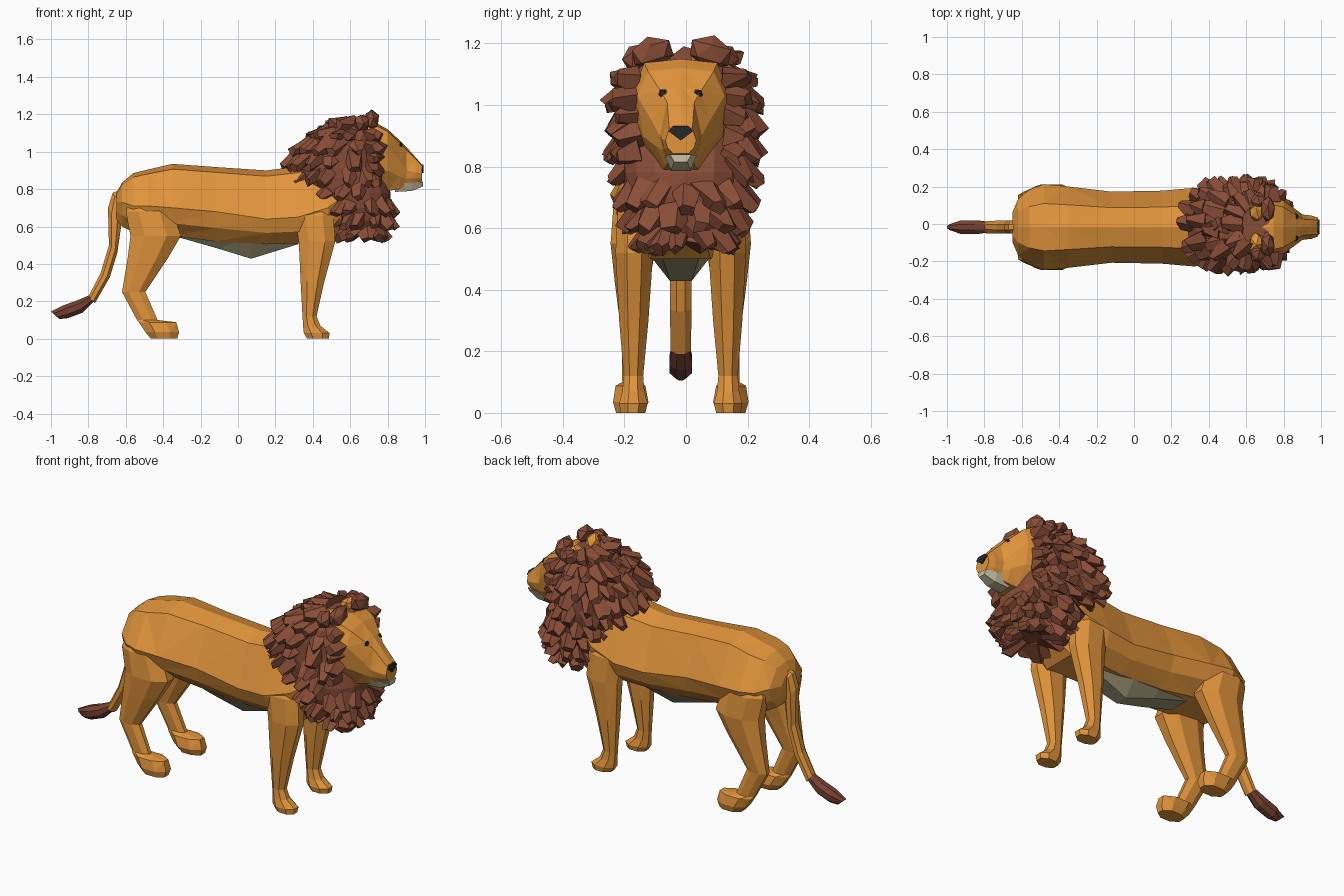
import bpy, bmesh, math, random
from mathutils import Vector, Matrix

if "Cube" in bpy.data.objects:
    bpy.data.objects.remove(bpy.data.objects["Cube"])

random.seed(4)
Y0 = -0.017  # centre plane of the animal


def material(name, rgb):
    m = bpy.data.materials.new(name)
    m.diffuse_color = (*rgb, 1)
    m.use_nodes = True
    m.node_tree.nodes["Principled BSDF"].inputs["Base Color"].default_value = m.diffuse_color
    return m


FUR = material("fur", (0.76, 0.30, 0.045))
MANE = material("mane_brown", (0.25, 0.075, 0.038))
DARK = material("tail_brown", (0.18, 0.052, 0.03))
PALE = material("pale_fur", (0.60, 0.55, 0.36))
GREY = material("belly_grey", (0.34, 0.30, 0.18))
BLACK = material("black", (0.02, 0.02, 0.02))


def finish(name, bm, mat):
    bmesh.ops.recalc_face_normals(bm, faces=bm.faces)
    me = bpy.data.meshes.new(name)
    bm.to_mesh(me)
    bm.free()
    me.materials.append(mat)
    ob = bpy.data.objects.new(name, me)
    bpy.context.collection.objects.link(ob)
    return ob


def loft(name, rings, mat):
    bm = bmesh.new()
    vs = [[bm.verts.new(p) for p in r] for r in rings]
    n = len(vs[0])
    for a, b in zip(vs, vs[1:]):
        for i in range(n):
            j = (i + 1) % n
            bm.faces.new((a[i], a[j], b[j], b[i]))
    bm.faces.new(vs[0])
    bm.faces.new(vs[-1])
    bmesh.ops.triangulate(bm, faces=bm.faces)
    return finish(name, bm, mat)


def section(x, zt, zb, w, zm, top=0.55, bot=0.5):
    """Symmetric cross-section at x: top, bottom, half width, height of widest point."""
    half = [(top * w, zt - 0.12 * (zt - zm)), (w, zm), (0.86 * w, zm * 0.45 + zb * 0.55), (bot * w, zb)]
    pts = [(0, zt)] + half + [(-y, z) for y, z in reversed(half)]
    return [(x, Y0 + y, z) for y, z in pts]


def band(a, b, y1, y2):
    """Chamfered eight-sided ring between side-view points a and b, from y1 to y2."""
    ring = []
    for u, v in ((0, .3), (0, .7), (.28, 1), (.72, 1), (1, .7), (1, .3), (.72, 0), (.28, 0)):
        ring.append((a[0] + (b[0] - a[0]) * u, Y0 + y1 + (y2 - y1) * v, a[1] + (b[1] - a[1]) * u))
    return ring


# Trunk
loft("body", [section(*r) for r in (
    (-.65, .78, .64, .08, .73), (-.62, .835, .60, .15, .73), (-.56, .885, .57, .20, .71),
    (-.48, .905, .56, .23, .71), (-.35, .935, .55, .217, .70), (-.12, .918, .52, .19, .68),
    (.15, .90, .505, .195, .64), (.32, .92, .51, .21, .65),
    (.48, .98, .50, .195, .70), (.55, 1.0, .56, .16, .75))], FUR)

# Belly wedge
loft("belly", [[(x, Y0 + s * w, z) for s, w, z in ((-1, wt, .55), (1, wt, .55), (1, wb, zb), (-1, wb, zb))]
               for x, wt, wb, zb in ((-.31, .08, .06, .54), (-.1, .12, .055, .48),
                                     (.07, .13, .035, .428), (.32, .10, .06, .505))], GREY)

# Legs: height, back x, front x, inner y, outer y
HIND = ((.82, -.54, -.42, .06, .15), (.68, -.60, -.35, .08, .218), (.55, -.575, -.305, .08, .228),
        (.43, -.59, -.375, .10, .215), (.25, -.62, -.495, .125, .192), (.10, -.54, -.43, .135, .19),
        (.088, -.53, -.33, .115, .212), (.035, -.495, -.315, .105, .22), (0, -.465, -.325, .12, .21))
FORE = ((.80, .34, .46, .06, .14), (.66, .30, .51, .08, .205), (.52, .325, .52, .09, .212),
        (.30, .335, .46, .105, .20), (.12, .345, .42, .122, .185), (.07, .348, .44, .118, .19),
        (.03, .352, .49, .108, .20), (0, .37, .485, .115, .195))
for side, tag in ((1, "left"), (-1, "right")):
    for part, rows in (("hind_leg", HIND), ("front_leg", FORE)):
        loft(f"{part}_{tag}", [band((b, z), (f, z), side * yi, side * yo) for z, b, f, yi, yo in rows], FUR)

# Tail and tuft: outer and inner side-view points, half width
loft("tail", [band(a, b, -w, w) for a, b, w in (
    ((-.62, .80), (-.60, .70), .03), ((-.67, .78), (-.63, .71), .035), ((-.695, .70), (-.625, .60), .035),
    ((-.69, .50), (-.645, .46), .035), ((-.735, .35), (-.685, .33), .035),
    ((-.80, .225), (-.765, .19), .033))], FUR)
loft("tail_tuft", [band(a, b, -w, w) for a, b, w in (
    ((-.79, .235), (-.77, .20), .028), ((-.86, .205), (-.83, .14), .037),
    ((-.93, .18), (-.91, .11), .037), ((-1.0, .145), (-.955, .105), .015))], DARK)

# Head
loft("head", [section(*r) for r in (
    (.52, 1.08, .85, .12, .98, .6), (.62, 1.14, .80, .145, 1.02, .7), (.745, 1.15, .78, .158, 1.04, .75, .4),
    (.80, 1.12, .79, .142, 1.03, .75, .4), (.865, 1.06, .80, .095, .95, .7, .5),
    (.90, 1.025, .815, .068, .90, .65, .6), (.95, .97, .83, .062, .89, .65, .6),
    (.985, .93, .842, .05, .885, .75, .5))], FUR)
loft("chin", [[(x, Y0 + s * w * k, z) for s, k, z in ((-1, 1, zt), (1, 1, zt), (1, .6, zb), (-1, .6, zb))]
              for x, w, zt, zb in ((.84, .055, .83, .785), (.93, .052, .835, .79), (.99, .035, .84, .815))], PALE)
loft("nose", [[(x, Y0 + y * k, z) for y, z in ((-.042, .915), (-.025, .932), (.025, .932), (.042, .915), (0, .885))]
              for x, k in ((.95, 1), (.993, .95))], BLACK)


def chunk(name, loc, size, tilt, mat, jitter=.08):
    """Faceted rounded lump."""
    bm = bmesh.new()
    bmesh.ops.create_icosphere(bm, subdivisions=1, radius=1)
    for v in bm.verts:
        v.co *= 1 + random.uniform(-jitter, jitter)
    bm.transform(Matrix.Translation(loc) @ Matrix.Rotation(tilt, 4, 'X') @ Matrix.Diagonal((*size, 1)))
    return finish(name, bm, mat)


# Eyes and ears
for s, tag in ((1, "left"), (-1, "right")):
    chunk(f"eye_{tag}", (.868, Y0 + s * .056, 1.035), (.012, .018, .018), s * .4, BLACK)
    chunk(f"ear_{tag}", (.715, Y0 + s * .095, 1.17), (.042, .075, .055), -s * .25, MANE)
    chunk(f"ear_back_{tag}", (.655, Y0 + s * .085, 1.145), (.045, .06, .05), -s * .2, FUR)
    chunk(f"ear_tuft_{tag}", (.66, Y0 + s * .145, 1.155), (.045, .05, .045), -s * .6, MANE)

# Mane: height, back x, front x, half width
ROWS = ((.57, .535, .785, .14), (.63, .49, .825, .185), (.70, .44, .84, .215),
        (.78, .365, .845, .232), (.86, .285, .82, .24), (.94, .25, .79, .24), (1.02, .30, .78, .235),
        (1.09, .39, .775, .21), (1.145, .51, .74, .155))


def oval(t, row, k):
    z, xb, xf, w = row
    c, s = (math.copysign(abs(f(t)) ** .8, f(t)) for f in (math.cos, math.sin))
    return Vector(((xb + xf) / 2 + c * (xf - xb) / 2 * k, Y0 + .012 + s * w * k, z))


loft("mane_core", [[oval(math.tau * i / 16, r, .88) for i in range(16)] for r in ROWS], MANE)


def lock(bm, p, d, length):
    """Blunt five-sided tuft of hair with uneven corners."""
    size = random.uniform(.85, 1.2)
    m = (Matrix.Translation(p) @ d.to_track_quat('Z', 'Y').to_matrix().to_4x4()
         @ Matrix.Rotation(random.uniform(-.5, .5), 4, 'Z') @ Matrix.Diagonal((size, .8 * size, size, 1)))
    made = bmesh.ops.create_cone(bm, cap_ends=True, segments=5, radius1=.06, radius2=.027,
                                 depth=length, matrix=m)
    for v in made["verts"]:
        v.co += Vector([random.uniform(-.012, .012) for _ in range(3)])


bm = bmesh.new()
for n, row in enumerate(ROWS):
    count = round(9 + 8 * (row[2] - row[1]) / .55)
    for i in range(count):
        t = math.tau * (i + .5 * (n % 2) + random.uniform(-.2, .2)) / count
        p = oval(t, row, .88)
        if row[0] > .77 and math.cos(t) > 0 and abs(p.y - Y0) < .165:
            continue  # leave the face clear
        lift = 3 * max(0, row[0] - .95)
        lock(bm, p, Vector((math.cos(t) * .7 - .15, math.sin(t) * .6, lift - .5)).normalized(), .1)
# Locks framing the cheeks
for s in (-1, 1):
    for i in range(5):
        lock(bm, Vector((.735, Y0 + s * (.185 - .006 * abs(i - 3)), .84 + .062 * i)),
             Vector((.15, s * .8, -.35 + .12 * i)), .07)
# Locks along the crest
for i in range(5):
    x = .42 + .035 * i
    for s in (-1, 0, 1):
        lock(bm, Vector((x, Y0 + .01 + s * .085, 1.085 + .3 * (x - .42) - .02 * abs(s))),
             Vector((-.5, s * .4, .6)), .07)
finish("mane_locks", bm, MANE)
